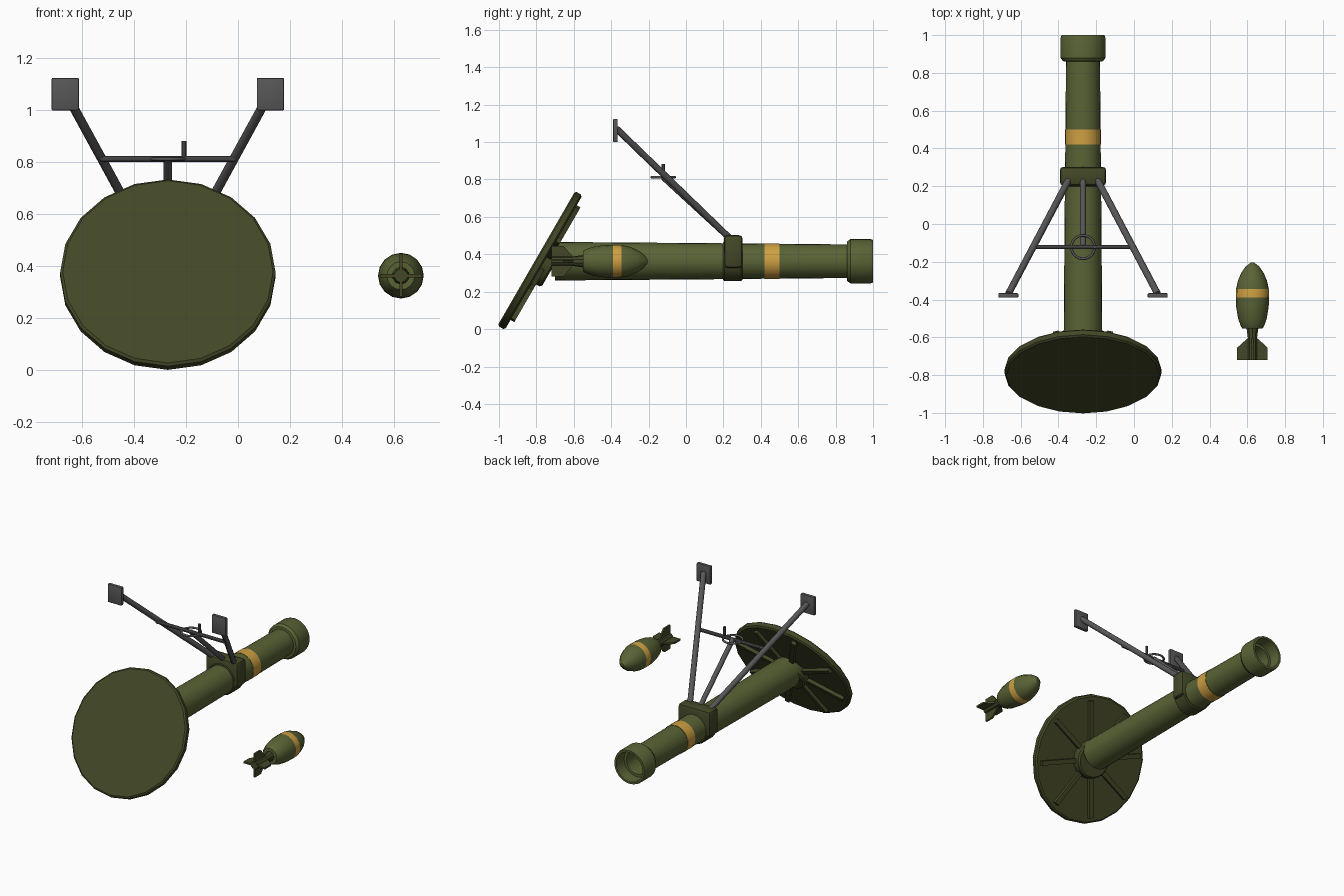
import bpy, bmesh, math
from mathutils import Vector, Matrix

if "Cube" in bpy.data.objects:
    bpy.data.objects.remove(bpy.data.objects["Cube"])


def material(name, rgb):
    m = bpy.data.materials.new(name)
    m.diffuse_color = (*rgb, 1)
    m.use_nodes = True
    m.node_tree.nodes["Principled BSDF"].inputs["Base Color"].default_value = m.diffuse_color
    return m


OLIVE = material("olive green", (0.10, 0.125, 0.036))
DARK = material("dark olive", (0.056, 0.064, 0.02))
STEEL = material("gunmetal grey", (0.095, 0.095, 0.095))
AMBER = material("amber", (0.62, 0.35, 0.055))


def finish(name, bm, mats, smooth=True):
    bmesh.ops.recalc_face_normals(bm, faces=bm.faces)
    me = bpy.data.meshes.new(name)
    bm.to_mesh(me)
    bm.free()
    for m in mats:
        me.materials.append(m)
    ob = bpy.data.objects.new(name, me)
    bpy.context.collection.objects.link(ob)
    if smooth:
        bpy.ops.object.select_all(action='DESELECT')
        ob.select_set(True)
        bpy.context.view_layer.objects.active = ob
        bpy.ops.object.shade_smooth_by_angle(angle=math.radians(32))
    return ob


def lathe(name, profile, origin, axis, mats, segs=20, up=(0, 0, 1), band=None):
    """Spin (distance, radius) points round an axis; faces inside band get material 1."""
    o, n = Vector(origin), Vector(axis).normalized()
    side = n.cross(Vector(up)).normalized()
    u = side.cross(n)
    bm = bmesh.new()
    rings = []
    for t, r in profile:
        rings.append([bm.verts.new(o + n * t + r * (u * math.cos(a) + side * math.sin(a)))
                      for a in (2 * math.pi * i / segs for i in range(segs))])
    for k in range(len(rings) - 1):
        a, b = rings[k], rings[k + 1]
        mid = (profile[k][0] + profile[k + 1][0]) / 2
        outer = profile[k][0] < profile[k + 1][0]
        for i in range(segs):
            j = (i + 1) % segs
            f = bm.faces.new((a[i], a[j], b[j], b[i]))
            if band and outer and band[0] < mid < band[1]:
                f.material_index = 1
    bm.faces.new(rings[0])
    bm.faces.new(rings[-1])
    return finish(name, bm, mats)


def rod(name, p, q, r, mat, segs=10):
    d = Vector(q) - Vector(p)
    up = (0, 0, 1) if abs(d.normalized().z) < 0.9 else (0, 1, 0)
    return lathe(name, [(0, r), (d.length, r)], p, d, [mat], segs, up)


def box(name, size, matrix, mat, bevel=0.0):
    bm = bmesh.new()
    bmesh.ops.create_cube(bm, size=1)
    bmesh.ops.scale(bm, vec=size, verts=bm.verts)
    if bevel:
        bmesh.ops.bevel(bm, geom=bm.edges[:], offset=bevel, segments=2,
                        profile=0.5, affect='EDGES')
    bm.transform(matrix)
    return finish(name, bm, [mat], bool(bevel))


CX, CZ = -0.27, 0.363          # barrel axis
Y = (0, 1, 0)

# Barrel with amber band and flared hollow muzzle
lathe("barrel", [(-0.70, 0.103), (0.20, 0.096), (0.42, 0.0935), (0.42, 0.0955), (0.50, 0.0955),
                 (0.50, 0.093), (0.86, 0.090), (0.862, 0.106), (0.88, 0.119), (0.985, 0.119),
                 (1.0, 0.114), (1.0, 0.100), (0.92, 0.096), (0.92, 0.078), (0.40, 0.078)],
      (CX, 0, CZ), Y, [OLIVE, AMBER], 24, band=(0.42, 0.50))

# Tilted base plate, hub and radial ribs
C = Vector((CX, -0.80, 0.378))
N = Vector((0, math.cos(math.radians(30)), -0.5))
U = Vector((0, 0.5, math.cos(math.radians(30))))
S = Vector((1, 0, 0))
lathe("base_plate", [(0, 0.405), (0.008, 0.415), (0.036, 0.415), (0.045, 0.404)], C, N, [DARK], 20, U)
lathe("base_hub", [(0.04, 0.125), (0.09, 0.12), (0.10, 0.11)], C, N, [DARK], 20, U)
for i in range(8):
    a = math.radians(22.5 + 45 * i)
    d = U * math.cos(a) + S * math.sin(a)
    rot = Matrix((d, N.cross(d), N)).transposed().to_4x4()
    box(f"base_rib_{i + 1}", (0.28, 0.03, 0.03),
        Matrix.Translation(C + N * 0.053 + d * 0.237) @ rot, DARK)

# Clamp around the barrel
lathe("clamp_ring", [(0.198, 0.10), (0.205, 0.107), (0.295, 0.107), (0.302, 0.10)],
      (CX, 0, CZ), Y, [DARK], 24)
box("clamp_block", (0.246, 0.10, 0.175), Matrix.Translation((CX, 0.253, 0.415)), DARK, 0.02)

# Bipod legs and feet, mirrored about the barrel
for side, s in (("left", -1), ("right", 1)):
    rod(f"{side}_leg", (CX + s * 0.07, 0.245, 0.475), (CX + s * 0.395, -0.37, 1.07), 0.018, STEEL, 12)
    box(f"{side}_foot", (0.105, 0.024, 0.125),
        Matrix.Translation((CX + s * 0.395, -0.378, 1.062)), STEEL, 0.005)

# Crossbar, elevation column, handwheel and crank handle
HUB = Vector((CX, -0.122, 0.812))
rod("crossbar", HUB - S * 0.262, HUB + S * 0.262, 0.012, STEEL)
rod("elevation_column", (CX, 0.245, 0.475), HUB, 0.016, STEEL, 12)
bpy.ops.mesh.primitive_torus_add(location=HUB, major_radius=0.062, minor_radius=0.007,
                                 major_segments=24, minor_segments=8)
wheel = bpy.context.object
wheel.name = "handwheel"
wheel.data.materials.append(STEEL)
bpy.ops.object.shade_smooth_by_angle(angle=math.radians(50))
rod("crank_handle", HUB + S * 0.062, HUB + S * 0.062 + Vector((0, 0, 0.07)), 0.009, STEEL, 8)

# Mortar shell beside the barrel
SX = 0.627
lathe("shell_body", [(-0.552, 0.054), (-0.54, 0.062), (-0.50, 0.076), (-0.44, 0.086), (-0.39, 0.088),
                     (-0.345, 0.087), (-0.30, 0.077), (-0.26, 0.060), (-0.225, 0.036), (-0.205, 0.010)],
      (SX, 0, CZ), Y, [OLIVE, AMBER], 16, band=(-0.39, -0.345))
lathe("shell_tail", [(-0.72, 0.026), (-0.60, 0.026), (-0.545, 0.034)], (SX, 0, CZ), Y, [DARK], 10)
for i in range(4):
    bm = bmesh.new()
    f = bm.faces.new([bm.verts.new((x, y, -0.006)) for x, y in
                      ((0.015, -0.72), (0.081, -0.72), (0.081, -0.655), (0.026, -0.605), (0.015, -0.605))])
    ext = bmesh.ops.extrude_face_region(bm, geom=[f])
    bmesh.ops.translate(bm, vec=(0, 0, 0.012),
                        verts=[v for v in ext["geom"] if isinstance(v, bmesh.types.BMVert)])
    bm.transform(Matrix.Translation((SX, 0, CZ)) @ Matrix.Rotation(i * math.pi / 2, 4, 'Y'))
    finish(f"shell_fin_{i + 1}", bm, [DARK], False)
